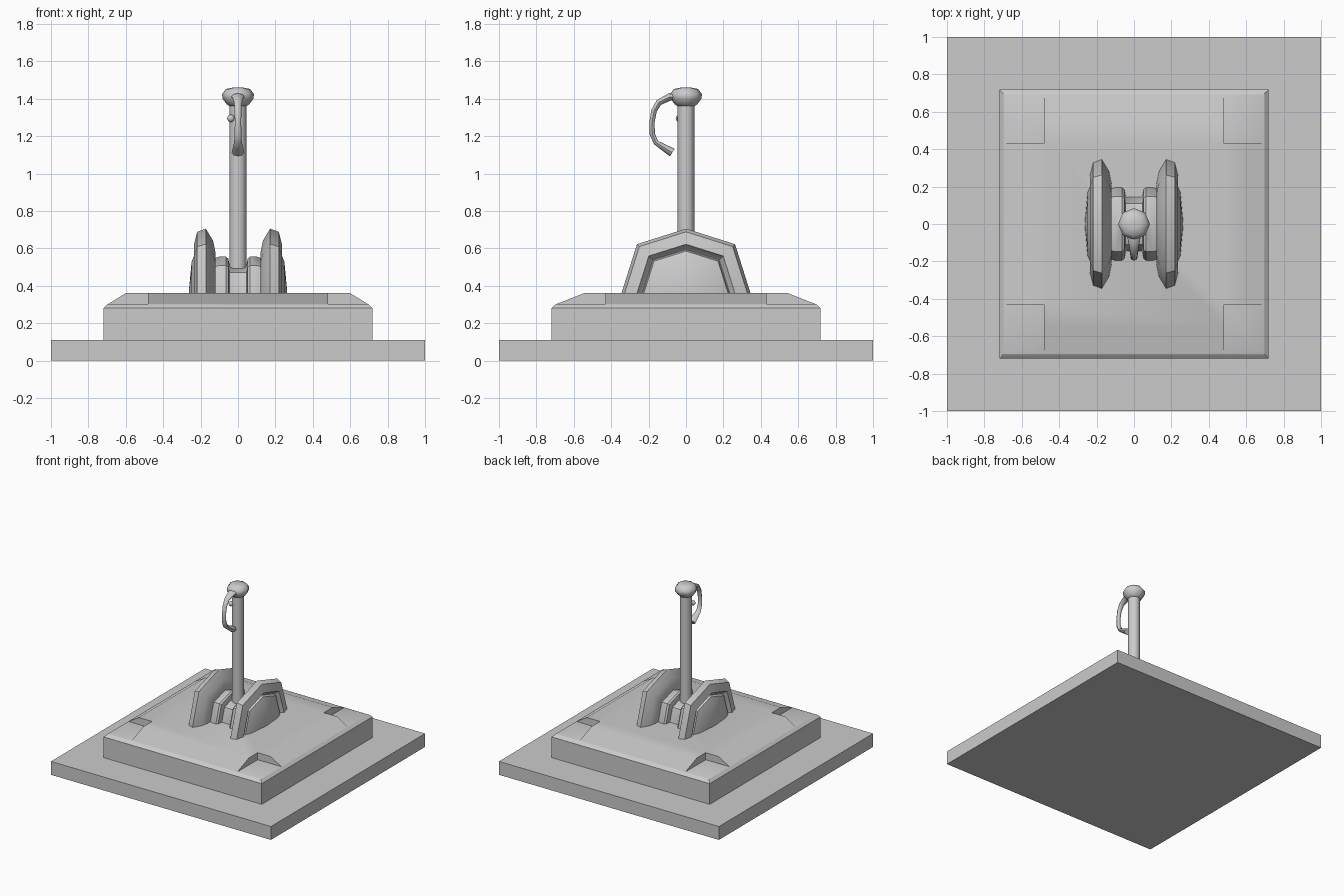
import bpy, bmesh, math
from mathutils import Vector

if "Cube" in bpy.data.objects:
    bpy.data.objects.remove(bpy.data.objects["Cube"])


def loft(name, rings, smooth=None, cap=True):
    """Skin equal-length closed rings into one solid."""
    bm = bmesh.new()
    vr = [[bm.verts.new(p) for p in r] for r in rings]
    n = len(rings[0])
    for a, b in zip(vr, vr[1:]):
        for i in range(n):
            j = (i + 1) % n
            bm.faces.new((a[i], a[j], b[j], b[i]))
    if cap:
        bm.faces.new(vr[0][::-1])
        bm.faces.new(vr[-1])
    bmesh.ops.recalc_face_normals(bm, faces=bm.faces[:])
    me = bpy.data.meshes.new(name)
    bm.to_mesh(me)
    bm.free()
    ob = bpy.data.objects.new(name, me)
    bpy.context.collection.objects.link(ob)
    if smooth:
        activate(ob)
        bpy.ops.object.shade_smooth_by_angle(angle=math.radians(smooth))
    return ob


def activate(ob):
    bpy.ops.object.select_all(action='DESELECT')
    ob.select_set(True)
    bpy.context.view_layer.objects.active = ob


def rect(x, y, z, cx=0, cy=0):
    return [(cx + sx * x, cy + sy * y, z) for sx, sy in ((-1, -1), (1, -1), (1, 1), (-1, 1))]


def circle(r, z, n):
    return [(r * math.sin(2 * math.pi * i / n), r * math.cos(2 * math.pi * i / n), z) for i in range(n)]


# ground plate
loft("base_plate", [rect(1, 1, 0), rect(1, 1, 0.11)])

# raised block with sloped rim and four corner pockets
block = loft("upper_block", [rect(0.72, 0.72, 0.11), rect(0.72, 0.72, 0.28),
                             rect(0.698, 0.698, 0.30), rect(0.60, 0.545, 0.36)])
for sx in (-1, 1):
    for sy in (-1, 1):
        cut = loft("pocket_cutter", [rect(0.16, 0.185, z, sx * 0.64, sy * 0.615) for z in (0.302, 0.45)])
        mod = block.modifiers.new("pocket", 'BOOLEAN')
        mod.operation, mod.solver, mod.object = 'DIFFERENCE', 'EXACT', cut
        activate(block)
        bpy.ops.object.modifier_apply(modifier=mod.name)
        bpy.data.objects.remove(cut)
activate(block)
bpy.ops.object.shade_smooth_by_angle(angle=math.radians(33))

# faceted half-wheel outline shared by the hub and the side housings
OUTLINE = [(1, -0.15), (1, 0), (0.76, 0.76), (0, 1), (-0.76, 0.76), (-1, 0), (-1, -0.15)]


def half_wheel(name, profile, sign=1, smooth=35):
    rings = [[(sign * x, r * u, 0.36 + (r * v if v >= 0 else -0.04)) for u, v in OUTLINE] for x, r in profile]
    return loft(name, rings, smooth)


half_wheel("pivot_hub", [(-0.07, 0.155), (-0.055, 0.145), (0.055, 0.145), (0.07, 0.155)])
for side, s in (("left", -1), ("right", 1)):
    half_wheel(side + "_collar", [(0.045, 0.15), (0.052, 0.185), (0.065, 0.195), (0.10, 0.195), (0.13, 0.185)], s)
    half_wheel(side + "_guard_ring", [(0.12, 0.16), (0.121, 0.22), (0.133, 0.28), (0.172, 0.345), (0.218, 0.328),
                                      (0.235, 0.262), (0.212, 0.248), (0.20, 0.235)], s)
    half_wheel(side + "_hub_cap", [(0.19, 0.235), (0.225, 0.225), (0.248, 0.168), (0.262, 0.02)], s, 25)

# lever shaft and faceted knob
loft("lever_shaft", [circle(0.045, z, 20) for z in (0.36, 1.41)], 40)
loft("lever_knob", [circle(r, z, 8) for r, z in ((0.045, 1.36), (0.06, 1.37), (0.083, 1.40), (0.085, 1.425),
                                                 (0.065, 1.452), (0.025, 1.46))], 50)

# curved trigger: y, z, half width in x, half thickness
PATH = [(-0.03, 1.41, 0.045, 0.022), (-0.085, 1.41, 0.032, 0.02), (-0.145, 1.38, 0.021, 0.017),
        (-0.171, 1.335, 0.018, 0.015), (-0.182, 1.275, 0.017, 0.014), (-0.18, 1.21, 0.018, 0.014),
        (-0.16, 1.165, 0.021, 0.014), (-0.12, 1.14, 0.027, 0.018), (-0.073, 1.112, 0.034, 0.024)]
rings = []
for i, (y, z, w, t) in enumerate(PATH):
    a, b = PATH[max(i - 1, 0)], PATH[min(i + 1, len(PATH) - 1)]
    d = Vector((b[0] - a[0], b[1] - a[1])).normalized()
    ring = []
    for k in range(8):
        ang = math.tau * k / 8
        o = t * math.sin(ang)
        ring.append((w * math.cos(ang), y - d.y * o, z + d.x * o))
    rings.append(ring)
loft("lever_trigger", rings, 45)

# small button on the shaft
bpy.ops.mesh.primitive_uv_sphere_add(segments=12, ring_count=8, radius=0.02, location=(-0.038, -0.035, 1.295))
bpy.context.object.name = "shaft_button"
bpy.ops.object.shade_smooth()
